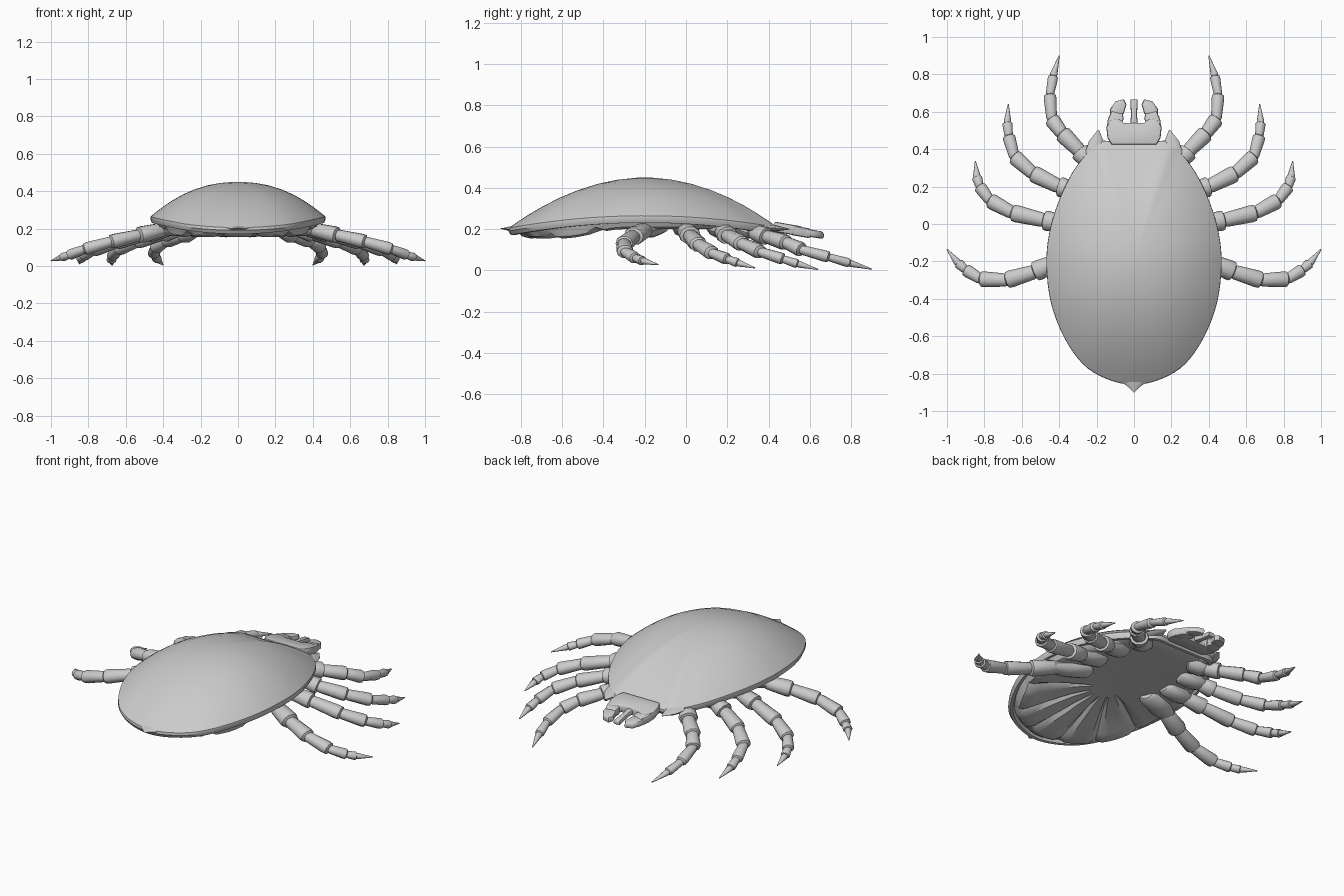
import bpy, bmesh, math
from mathutils import Vector

if "Cube" in bpy.data.objects:
    bpy.data.objects.remove(bpy.data.objects["Cube"])


def finish(name, bm, angle=40, mirror=False):
    bmesh.ops.recalc_face_normals(bm, faces=bm.faces)
    me = bpy.data.meshes.new(name)
    bm.to_mesh(me)
    bm.free()
    ob = bpy.data.objects.new(name, me)
    bpy.context.collection.objects.link(ob)
    if mirror:
        ob.modifiers.new("mirror", 'MIRROR')
    bpy.ops.object.select_all(action='DESELECT')
    ob.select_set(True)
    bpy.context.view_layer.objects.active = ob
    bpy.ops.object.shade_smooth_by_angle(angle=math.radians(angle))
    return ob


def bridge(bm, a, b):
    n = len(a)
    for i in range(n):
        bm.faces.new((a[i], a[(i + 1) % n], b[(i + 1) % n], b[i]))


def spline(pts, steps):
    out = []
    for i in range(len(pts)):
        p0, p1, p2, p3 = (Vector(pts[(i + k) % len(pts)]) for k in (-1, 0, 1, 2))
        for s in range(steps):
            t = s / steps
            out.append(0.5 * (2 * p1 + (p2 - p0) * t + (2 * p0 - 5 * p1 + 4 * p2 - p3) * t * t
                              + (3 * p1 - p0 - 3 * p2 + p3) * t ** 3))
    return out


# Body: domed shell, thin rim lip and a folded belly, as rings scaled about the centre
half = [(.15, -.825), (.275, -.745), (.375, -.60), (.443, -.42), (.467, -.22), (.452, -.05),
        (.402, .12), (.325, .28), (.24, .39), (.19, .44), (.1, .44)]
loop = [(0, -.858)] + half + [(0, .44)] + [(-x, y) for x, y in reversed(half)]
outline = spline(loop, 4)
CY = -.2


def rim_z(y):
    return .265 - .058 * ((y + .2) / .65) ** 2


def belly_z(y):
    t = min(max((y + .6) / .3, 0), 1)
    return .155 + .045 * t * t * (3 - 2 * t)


bm = bmesh.new()


def body_ring(s, fn):
    ring = []
    for i, p in enumerate(outline):
        x, y = p.x * s, CY + (p.y - CY) * s
        ring.append(bm.verts.new((x, y, fn(i, p, y))))
    return ring


rings = []
for s in (.06, .2, .35, .5, .63, .75, .85, .93, .98, 1.0):
    rings.append(body_ring(s, lambda i, p, y: rim_z(p.y) + (.45 - rim_z(p.y))
                           * (1 - s ** (1.95 + .25 * (p.x / .467) ** 2))))
for s, d in ((1.003, .015), (.985, .034), (.955, .034), (.94, .018)):
    rings.append(body_ring(s, lambda i, p, y: rim_z(p.y) - d))
for s in (.9, .84, .76, .65, .5, .38, .2, .05):
    def under(i, p, y):
        z = belly_z(y)
        z += (.225 - z) * max(0, 1 - s / .84)
        if s == .9:
            z += .01
        if i % 6 == 3 and p.y < -.2 and .35 < s < .95:
            z += .02
        return z
    rings.append(body_ring(s, under))
for a, b in zip(rings, rings[1:]):
    bridge(bm, a, b)
bm.faces.new(rings[0])
bm.faces.new(rings[-1])
finish("body", bm, 35)


# Tubes of jointed segments
def segment(bm, a, b, profile, sides=10, flat=1.0):
    a, b = Vector(a), Vector(b)
    d = (b - a).normalized()
    u = d.cross(Vector((0, 0, 1))).normalized()
    v = u.cross(d)
    prev = None
    for t, r in profile:
        c = a.lerp(b, t)
        ring = []
        for k in range(sides):
            w = 2 * math.pi * k / sides
            ring.append(bm.verts.new(c + u * r * math.cos(w) + v * r * flat * math.sin(w)))
        if prev:
            bridge(bm, prev, ring)
        else:
            bm.faces.new(ring)
        prev = ring
    bm.faces.new(prev)


# Legs: broad flat coxa, trochanter, femur, patella, tibia, tarsus and claw
legs = {
    "front_leg": [(.16, .27, .215), (.24, .33, .185), (.29, .39, .165), (.385, .485, .135),
                  (.44, .56, .1), (.45, .69, .065), (.432, .79, .036), (.40, .9, .006)],
    "second_leg": [(.2, .15, .215), (.33, .18, .19), (.40, .2, .17), (.54, .27, .13),
                   (.64, .36, .09), (.67, .47, .055), (.677, .54, .032), (.672, .64, .005)],
    "third_leg": [(.22, 0, .215), (.37, .0, .195), (.48, .02, .17), (.65, .06, .125),
                  (.77, .125, .085), (.825, .2, .055), (.84, .25, .037), (.848, .335, .012)],
    "rear_leg": [(.2, -.13, .215), (.4, -.2, .195), (.53, -.255, .165), (.68, -.3, .13),
                 (.82, -.295, .09), (.9, -.245, .06), (.94, -.21, .047), (1.0, -.135, .028)],
}
radii = (.066, .054, .046, .042, .034, .027, .02)
for name, joints in legs.items():
    bm = bmesh.new()
    for i, r in enumerate(radii):
        if i == 0:
            prof = [(0, .04), (.1, .06), (.7, r), (1.05, r * .7)]
        elif i == 6:
            prof = [(-.1, r * .7), (.1, r), (.5, r * .6), (1, .003)]
        else:
            prof = [(-.08, r * .66), (.08, r * .84), (.85, r), (.98, r * .95), (1.04, r * .6)]
        segment(bm, joints[i], joints[i + 1], prof, flat=.65 if i == 0 else .85)
    finish(name, bm, 45, mirror=True)

# Small spikes: shoulders and tail
bm = bmesh.new()
segment(bm, (.21, .37, .208), (.19, .502, .2), [(0, .052), (.5, .042), (1, .004)], 8, .35)
finish("shoulder_spike", bm, 45, mirror=True)
bm = bmesh.new()
segment(bm, (0, -.8, .2), (0, -.9, .203), [(0, .1), (.5, .06), (.75, .027), (1, .003)], 10, .22)
finish("tail_spike", bm, 45)


# Head plates: bevelled flat outlines, sloping down towards the mouth
def plate(name, pts, top, bottom, mirror=False):
    bm = bmesh.new()
    f = bm.faces.new([bm.verts.new((x, y, bottom)) for x, y in pts])
    ext = bmesh.ops.extrude_face_region(bm, geom=[f])
    for v in ext["geom"]:
        if isinstance(v, bmesh.types.BMVert):
            v.co.z = top
    bmesh.ops.recalc_face_normals(bm, faces=bm.faces)
    edges = [e for e in bm.edges if abs(e.verts[0].co.z - e.verts[1].co.z) < 1e-6]
    bmesh.ops.bevel(bm, geom=edges, offset=.011, segments=2, profile=.5, affect='EDGES')
    for v in bm.verts:
        v.co.z -= (v.co.y - .43) * .17
    finish(name, bm, 40, mirror)


side = [(.12, .425), (.142, .46), (.148, .52), (.12, .565), (.075, .56), (.055, .54), (.03, .54)]
plate("head_base", side + [(-x, y) for x, y in reversed(side)], .236, .187)
plate("palp", [(.147, .5), (.14, .56), (.12, .605), (.06, .59), (.055, .56), (.09, .5)],
      .232, .185, True)
plate("palp_tip", [(.13, .58), (.127, .615), (.1, .655), (.055, .667), (.04, .64), (.055, .59), (.09, .575)],
      .228, .192, True)
plate("mouth_tube", [(.024, .5), (.016, .58), (.02, .665), (-.02, .665), (-.016, .58), (-.024, .5)],
      .226, .195)
